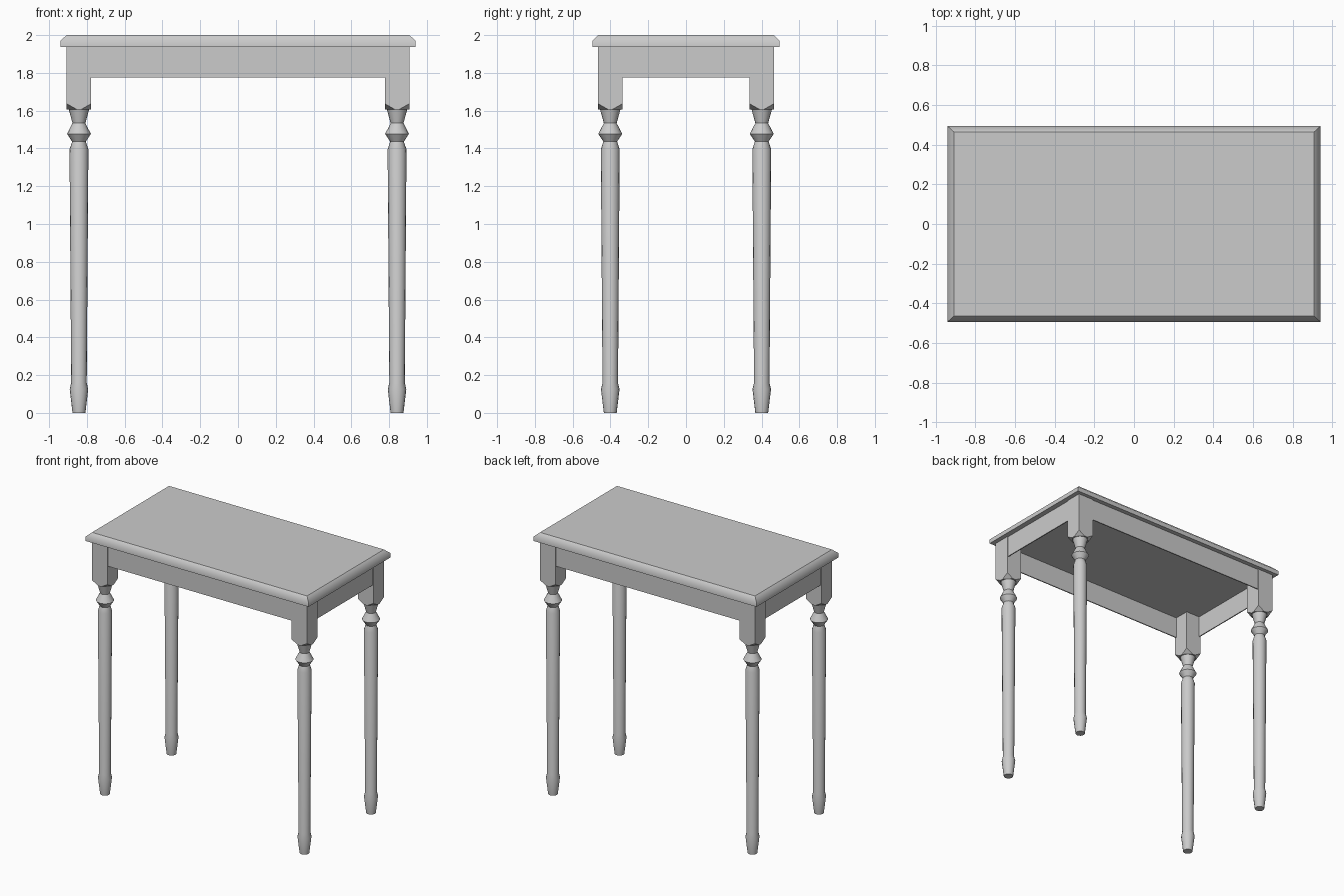
import bpy, bmesh, math

old = bpy.data.objects.get("Cube")
if old:
    bpy.data.objects.remove(old, do_unlink=True)

grey = bpy.data.materials.new("light_grey_paint")
grey.use_nodes = True
colour = (0.6, 0.6, 0.6, 1)
grey.diffuse_color = colour
grey.node_tree.nodes["Principled BSDF"].inputs["Base Color"].default_value = colour

LEG_X, LEG_Y = 0.842, 0.401   # leg centres
HALF = 0.065                  # half width of the square leg block
UNDER = 1.937                 # underside of the top


def finish(name, bm, location=(0, 0, 0)):
    bmesh.ops.recalc_face_normals(bm, faces=bm.faces)
    mesh = bpy.data.meshes.new(name)
    bm.to_mesh(mesh)
    bm.free()
    mesh.materials.append(grey)
    obj = bpy.data.objects.new(name, mesh)
    obj.location = location
    bpy.context.collection.objects.link(obj)
    return obj


def loft(bm, rings):
    """Join rings of equal length and cap both ends."""
    loops = [[bm.verts.new(p) for p in ring] for ring in rings]
    n = len(loops[0])
    for low, high in zip(loops, loops[1:]):
        for i in range(n):
            j = (i + 1) % n
            bm.faces.new((low[i], low[j], high[j], high[i]))
    bm.faces.new(loops[0][::-1])
    bm.faces.new(loops[-1])


def rectangle(x, y, z):
    return [(-x, -y, z), (x, -y, z), (x, y, z), (-x, y, z)]


def circle(r, z, n=16):
    return [(r * math.cos(math.tau * i / n), r * math.sin(math.tau * i / n), z)
            for i in range(n)]


# Table top: upright edge blending softly into a sloped rim
bm = bmesh.new()
RIM = 1.97
loft(bm, [rectangle(0.941, 0.494, UNDER), rectangle(0.941, 0.494, RIM),
          rectangle(0.907, 0.464, 2.0)])
for face in bm.faces:
    face.smooth = True
for edge in bm.edges:
    edge.smooth = all(abs(v.co.z - RIM) < 0.001 for v in edge.verts)
finish("table_top", bm)

# Apron: thin boards set just behind the block faces
def board(name, sx, sy, location):
    bm = bmesh.new()
    h = (UNDER - 1.775) / 2
    loft(bm, [rectangle(sx, sy, -h), rectangle(sx, sy, h)])
    finish(name, bm, (*location, UNDER - h))


INSET = HALF - 0.01
for side, sign in (("front", -1), ("back", 1)):
    board(side + "_apron", LEG_X, 0.004, (0, sign * (LEG_Y + INSET)))
for side, sign in (("right", -1), ("left", 1)):
    board(side + "_apron", 0.004, LEG_Y, (sign * (LEG_X + INSET), 0))

# Turned leg profile: (radius, height)
PROFILE = [(0.034, 0), (0.049, 0.125), (0.041, 0.16), (0.05, 1.395),
           (0.036, 1.436), (0.063, 1.477), (0.034, 1.534), (0.055, 1.61)]

for end, sy in (("front", -1), ("back", 1)):
    for side, sx in (("right", -1), ("left", 1)):
        place = (sx * LEG_X, sy * LEG_Y, 0)

        # Square block with its lower corners cut away
        bm = bmesh.new()
        for a in (-1, 1):
            for b in (-1, 1):
                for z in (UNDER, 1.637):
                    bm.verts.new((a * HALF, b * HALF, z))
                bm.verts.new((a * HALF, b * 0.012, 1.607))
                bm.verts.new((a * 0.012, b * HALF, 1.607))
        bmesh.ops.convex_hull(bm, input=bm.verts)
        bmesh.ops.dissolve_limit(bm, angle_limit=0.01, verts=bm.verts,
                                 edges=bm.edges)
        finish(f"{end}_{side}_leg_block", bm, place)

        # Turned leg
        bm = bmesh.new()
        loft(bm, [circle(r, z) for r, z in PROFILE])
        leg = finish(f"{end}_{side}_leg", bm, place)
        bpy.ops.object.select_all(action="DESELECT")
        leg.select_set(True)
        bpy.context.view_layer.objects.active = leg
        bpy.ops.object.shade_smooth_by_angle(angle=math.radians(30))
